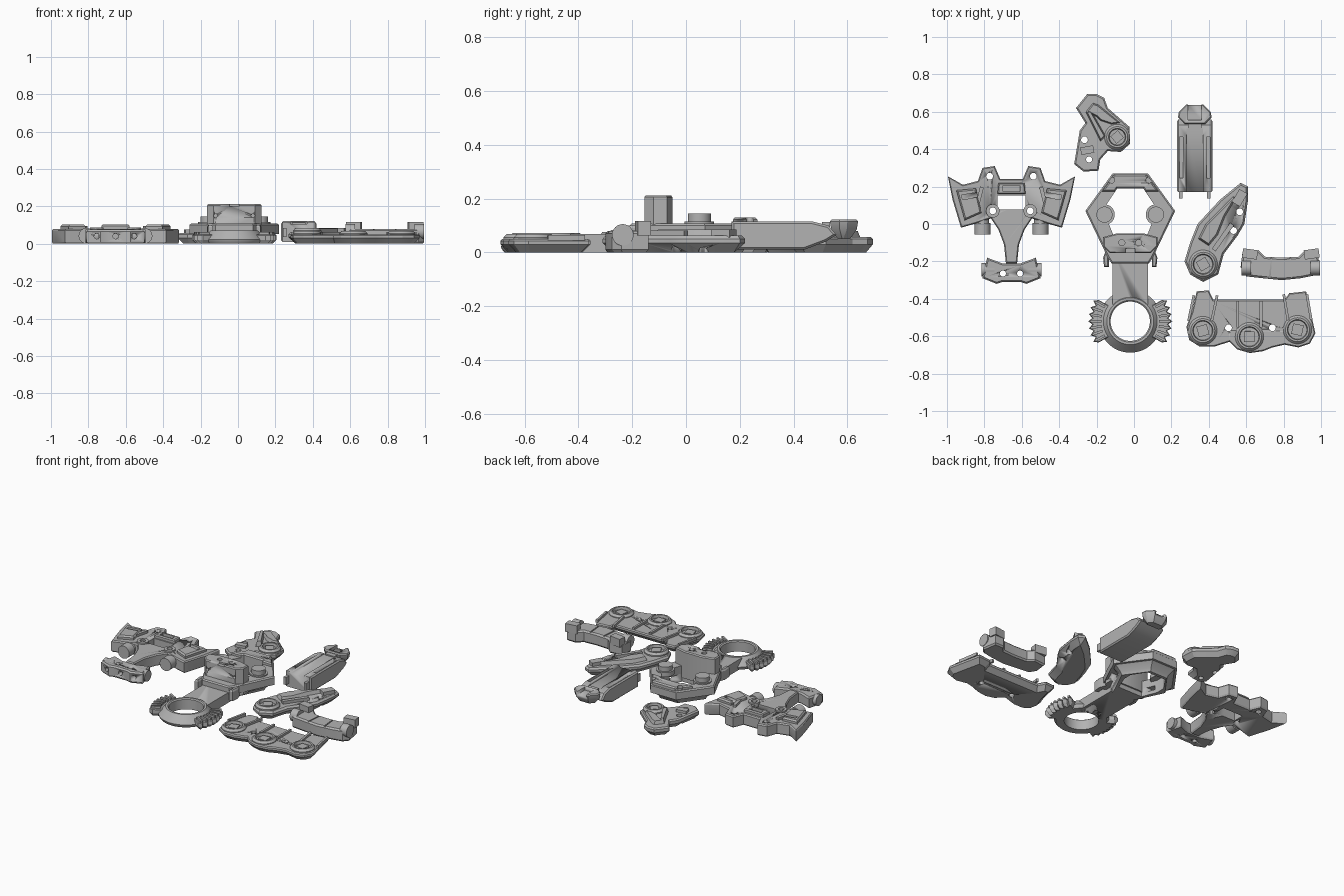
import bpy, bmesh, math
from mathutils import Matrix

if "Cube" in bpy.data.objects:
    bpy.data.objects.remove(bpy.data.objects["Cube"])

grey = bpy.data.materials.new("plain grey")
grey.diffuse_color = (0.45, 0.45, 0.45, 1)
grey.use_nodes = True
grey.node_tree.nodes["Principled BSDF"].inputs["Base Color"].default_value = grey.diffuse_color


def finish(name, bm, mat=None):
    bmesh.ops.recalc_face_normals(bm, faces=bm.faces)
    me = bpy.data.meshes.new(name)
    bm.to_mesh(me)
    bm.free()
    if mat:
        me.transform(mat)
        if mat.determinant() < 0:
            me.flip_normals()
    me.materials.append(grey)
    ob = bpy.data.objects.new(name, me)
    bpy.context.collection.objects.link(ob)
    bpy.context.view_layer.objects.active = ob
    bpy.ops.object.select_all(action='DESELECT')
    ob.select_set(True)
    bpy.ops.object.shade_smooth_by_angle(angle=math.radians(28))
    return ob


def inset(pts, d):
    """Move every edge of a polygon inward by d."""
    n = len(pts)
    area = sum(pts[i - 1][0] * pts[i][1] - pts[i][0] * pts[i - 1][1] for i in range(n))
    s = 1 if area > 0 else -1
    out = []
    for i, (x, y) in enumerate(pts):
        a, b = pts[i - 1], pts[(i + 1) % n]
        l1, l2 = math.hypot(x - a[0], y - a[1]), math.hypot(b[0] - x, b[1] - y)
        n1 = (-(y - a[1]) / l1 * s, (x - a[0]) / l1 * s)
        n2 = (-(b[1] - y) / l2 * s, (b[0] - x) / l2 * s)
        k = d / max(0.5, 1 + n1[0] * n2[0] + n1[1] * n2[1])
        out.append((x + (n1[0] + n2[0]) * k, y + (n1[1] + n2[1]) * k))
    return out


def slab(name, outline, levels, mat=None):
    """Outline in hundredths, stacked through (z, inset) levels."""
    pts = [(x / 100, y / 100) for x, y in outline]
    bm = bmesh.new()
    rings = [[bm.verts.new((x, y, z)) for x, y in inset(pts, d)] for z, d in levels]
    n = len(pts)
    for lo, hi in zip(rings, rings[1:]):
        for i in range(n):
            bm.faces.new((lo[i], lo[(i + 1) % n], hi[(i + 1) % n], hi[i]))
    bm.faces.new(rings[0][::-1])
    bm.faces.new(rings[-1])
    return finish(name, bm, mat)


def box(name, x, y, z, sx, sy, sz, turn=0):
    bm = bmesh.new()
    bmesh.ops.create_cube(bm, size=1)
    return finish(name, bm, Matrix.Translation((x, y, z)) @ Matrix.Rotation(math.radians(turn), 4, 'Z')
                  @ Matrix.Diagonal((sx, sy, sz, 1)))


def rod(name, x, y, z, r, h, axis='Z', r2=None):
    bm = bmesh.new()
    bmesh.ops.create_cone(bm, cap_ends=True, segments=32, radius1=r, radius2=r2 or r, depth=h)
    rot = {'Z': Matrix(), 'X': Matrix.Rotation(math.pi / 2, 4, 'Y'),
           'Y': Matrix.Rotation(math.pi / 2, 4, 'X')}[axis]
    return finish(name, bm, Matrix.Translation((x, y, z)) @ rot)


def lathe(name, x, y, prof, n=48):
    """Revolve a closed (radius, z) profile."""
    bm = bmesh.new()
    rows = [[bm.verts.new((r * math.cos(t), r * math.sin(t), z)) for r, z in prof]
            for t in (i * math.tau / n for i in range(n))]
    m = len(prof)
    for i in range(n):
        a, b = rows[i], rows[(i + 1) % n]
        for j in range(m):
            bm.faces.new((a[j], b[j], b[(j + 1) % m], a[(j + 1) % m]))
    return finish(name, bm, Matrix.Translation((x, y, 0)))


def cut(ob, *cutters):
    for c in cutters:
        bpy.context.view_layer.objects.active = ob
        mod = ob.modifiers.new("cut", 'BOOLEAN')
        mod.operation, mod.solver, mod.object = 'DIFFERENCE', 'EXACT', c
        bpy.ops.object.modifier_apply(modifier=mod.name)
        bpy.data.objects.remove(c)


def hole(x, y, r=0.018):
    return rod("hole_cutter", x, y, 0.05, r, 0.4)


def cup(x, y, z, r, turn=0):
    """Raised round socket with a square core."""
    lathe("socket_rim", x, y, [(r, z - 0.02), (r, z + 0.005), (r - .012, z + .018), (r - .022, z + .018),
                               (r - .03, z - 0.02)])
    box("socket_core", x, y, z, r * .75, r * .75, 0.02, turn)


# ---- Winged plate with tail
PX = -0.655
half = [(6, 24), (9, 31), (15.5, 30), (18, 23), (26, 21), (34, 25.5), (31.5, 13), (27, -2), (20, 0),
        (11, 3), (7, -3), (4, -11), (3, -21)]
plate = slab("winged_plate", [(x + PX * 100, y) for x, y in half] +
             [(PX * 100 - x, y) for x, y in half[::-1]], [(0, .006), (.01, 0), (.07, 0), (.078, .006)])
cut(plate, box("slot_cutter", PX, .115, .05, .15, .075, .4),
    *[hole(PX + s * .117, .255) for s in (-1, 1)], *[hole(PX + s * .1, .07) for s in (-1, 1)])
tail_half = [(5, -21), (13, -18), (15.5, -29), (8, -32), (5, -31)]
tail = slab("tail_block", [(x + PX * 100, y) for x, y in tail_half] +
            [(PX * 100 - x, y) for x, y in tail_half[::-1]], [(0, .006), (.01, 0), (.065, 0), (.075, .008)])
cut(tail, *[hole(PX + s * .046, -.265, .016) for s in (-1, 1)],
    *[rod("bore_cutter", PX + s * .1, -.3, .04, .014, .08, 'Y') for s in (-1, 0, 1)])
panel = slab("centre_panel", [(PX * 100 + x, y) for x, y in ((-7.5, 16), (7.5, 16), (7, 22), (-7, 22))],
             [(.07, 0), (.095, 0), (.102, .006)])
cut(panel, box("panel_cutter", PX, .19, .1, .09, .03, .04))
for s in (-1, 1):
    wing = slab("wing_panel", [(PX * 100 + s * x, y) for x, y in ((16, 6), (25, 2), (29.5, 18), (19, 19))],
                [(.07, 0), (.092, 0), (.102, .008)])
    cut(wing, box("panel_cutter", PX + s * .22, .15, .1, .09, .025, .03, s * -10))
    box("wing_rib", PX + s * .175, .13, .082, .02, .14, .025, s * 14)
    lathe("plate_boss", PX + s * .1, .07, [(.036, .06), (.036, .088), (.018, .088), (.018, .06)], 32)
    rod("plate_peg", PX + s * .155, -.025, .042, .042, .06, 'Y')
    rod("peg_collar", PX + s * .155, .0, .042, .034, .06, 'Y')
    rod("tail_peg", PX + s * .125, -.245, .04, .036, .07, 'X')

# ---- Hexagonal frame
CX = -0.02
hexa = [(-11.5, 27), (7.5, 27), (22, 7), (10, -18), (8, -21), (-12, -21), (-14, -18), (-26, 7)]
inner = [(-9, 19), (5, 19), (11, 10), (11, 4), (7, -6), (-11, -6), (-15, 4), (-15, 10)]
hexc = lambda: slab("hex_cutter", inner, [(-.1, 0), (.3, 0)])
low = slab("frame_base", hexa, [(0, .06), (.02, .05), (.055, .012)])
cut(low, hexc(), box("window_cutter", CX, 0, .04, .8, .05, .03))
top = slab("frame_top", hexa, [(.052, 0), (.1, 0), (.107, .008)])
cut(top, hexc())
back = slab("frame_back", [(-10.5, 26.5), (6.5, 26.5), (13, 17.5), (6, 17.5), (5, 19), (-9, 19), (-10, 17.5), (-17, 17.5)],
            [(.09, 0), (.122, 0), (.13, .008)])
cut(back, *[rod("bore_cutter", CX + s * .1, .235, .13, .016, .04) for s in (-1, 1)])
block = slab("tower_block", [(-16.5, -7), (-9, -5), (5, -5), (12.5, -7), (12.5, -12), (9, -15.5), (-13, -15.5), (-16.5, -12)],
             [(.03, 0), (.205, 0), (.212, .006)])
cut(block, *[rod("bore_cutter", CX + s * .045, -.1, .2, .016, .12) for s in (-1, 1)],
    box("notch_cutter", CX, -.15, .21, .05, .04, .02),
    *[rod("bore_cutter", CX + s * .1, -.16, .15, .01, .06, 'Y') for s in (-1, 1)])
for s in (-1, 1):
    rod("frame_stud", CX + s * .138, .05, .12, .043, .05)
    rod("stud_base", CX + s * .138, .05, .1, .055, .03)
    # curved hooks beside the arm
    slab("hook", [(CX * 100 + s * x, y) for x, y in ((8, -14), (13, -14), (14.5, -18), (14, -23), (11.5, -23), (11.5, -18), (8, -17))],
         [(.03, 0), (.09, 0), (.1, .006)])

# ---- Arm and toothed collar
arm = box("arm", CX, -.28, .034, .19, .30, .068)
RY = -0.52
cut(arm, hole(CX, RY, .11))
lathe("collar", CX, RY, [(.105, 0), (.105, .066), (.112, .072), (.125, .072), (.168, .022), (.165, .012), (.155, 0)], 64)
for s in (-1, 1):
    pts = []
    for i in range(15):
        t, r = math.radians(-34 + 68 * i / 14), (22.5 if i % 2 else 20.3)
        pts.append((CX * 100 + s * r * math.cos(t), RY * 100 + r * math.sin(t)))
    for i in range(9):
        t = math.radians(36 - 9 * i)
        pts.append((CX * 100 + s * 14 * math.cos(t), RY * 100 + 14 * math.sin(t)))
    slab("collar_wing", pts, [(0, .012), (.02, 0), (.045, 0), (.05, .004)])
    for i in range(7):
        t = math.radians(-29 + 58 * i / 6)
        box("collar_tooth", CX + s * .185 * math.cos(t), RY + .185 * math.sin(t), .053,
            .06, .013, .02, s * math.degrees(t))

# ---- Small bent pod
pod = slab("bent_pod", [(-20, 69.5), (-16, 67.5), (-14, 62), (-2.5, 52), (-2, 43), (-7, 38.5), (-14, 39), (-18, 34.5),
                        (-19, 28.5), (-27, 28), (-32, 32), (-29, 50), (-26, 54), (-31, 62), (-25, 69.5)],
           [(0, .025), (.03, 0), (.05, 0), (.058, .008)])
cut(pod, hole(-.265, .45), hole(-.24, .345, .016))
cup(-.09, .465, .06, .068, 40)
slab("pod_ridge", [(-26, 60), (-22, 65), (-19, 64), (-7, 54), (-12, 53), (-18, 55), (-20, 57)], [(.05, 0), (.08, .01)])
slab("pod_fin", [(-26, 60), (-23, 61), (-15, 47), (-18, 44), (-22, 52)], [(.05, 0), (.09, .008)])
box("pod_step", -.25, .395, .06, .07, .04, .03, 10)

# ---- Channelled limb with foot
swap = Matrix(((0, 0, 1, 0), (1, 0, 0, 0), (0, 1, 0, 0), (0, 0, 0, 1)))
limb = slab("limb", [(17, 1), (44, 1), (52, 4), (56, 6.5), (53, 10), (47, 11.5), (17, 11.5)],
            [(.23, .008), (.238, 0), (.412, 0), (.42, .008)], swap)
cut(limb, box("channel_cutter", .325, .33, .12, .09, .36, .03),
    *[box("slot_cutter", .325 + s * .072, .355, .115, .02, .22, .06) for s in (-1, 1)])
box("limb_bridge", .325, .52, .1, .07, .03, .025)
foot = slab("foot", [(23.5, 57), (24, 60), (28, 64), (37, 64), (41, 60), (41.5, 57), (38, 53.5), (27, 53.5)],
            [(.05, .03), (.085, .005), (.115, 0), (.122, .006)])
cut(foot, box("foot_cutter", .325, .6, .12, .07, .09, .04))
for s in (-1, 1):
    box("limb_pin", .325 + s * .075, .155, .06, .018, .035, .05)

# ---- Slanted pod
slant = slab("slanted_pod", [(37, -31), (30, -27), (27, -20), (30, -10), (34, 0), (46, 13), (57, 22), (61, 20), (61, 13),
                             (59, 0), (55.5, -6), (48, -16), (45, -27)],
             [(0, .035), (.035, 0), (.05, 0), (.062, .01)])
cut(slant, hole(.565, .065), hole(.532, -.035))
cup(.37, -.215, .065, .076, 30)
slab("slant_ridge", [(34, -8), (38, 0), (53, 15), (55, 14), (49, 4), (45, -6), (40, -12)], [(.055, 0), (.085, .012)])
box("slant_rib", .475, -.07, .066, .025, .17, .03, -35)
box("slant_tip", .565, .14, .07, .05, .08, .03, -30)

# ---- Curved link
link = slab("curved_link", [(57, -23), (58, -15), (66.5, -14), (70, -17.5), (79, -18), (88, -17.5), (91.5, -14), (98, -14),
                            (99.5, -24), (96.5, -27.5), (89, -29), (79, -30), (69, -29), (60, -28)],
            [(0, .008), (.01, 0), (.07, 0), (.08, .01)])
cut(link, *[box("groove_cutter", .785 + s * .055, -.24, .085, .008, .16, .02, s * 5) for s in (-1, 1)])
for s in (-1, 1):
    box("link_lug", .785 + s * .165, -.16, .09, .08, .05, .055, s * 8)
    rod("link_peg", .785 + s * .185, -.235, .065, .04, .05, 'X')

# ---- Triple socket panel
tri = slab("triple_panel", [(33.5, -36), (40, -35.5), (42.5, -40.5), (80.5, -40.5), (83, -37), (92, -36), (97, -58.5),
                            (94, -64), (88, -66), (80.5, -64.5), (74, -66), (69, -68), (62, -69), (55, -67), (51, -63),
                            (43, -65.5), (35, -65.5), (29.5, -62), (28, -55), (31, -47)],
           [(0, .028), (.03, 0), (.043, 0), (.05, .006)])
cut(tri, hole(.505, -.555), hole(.74, -.555))
for x, y, turn in ((.368, -.57, 15), (.617, -.603, 0), (.874, -.565, -12)):
    cup(x, y, .05, .076, turn)
    for s in (-1, 1):
        box("panel_rib", x + s * .062, y + .12, .054, .014, .14, .02, -turn * .8)
